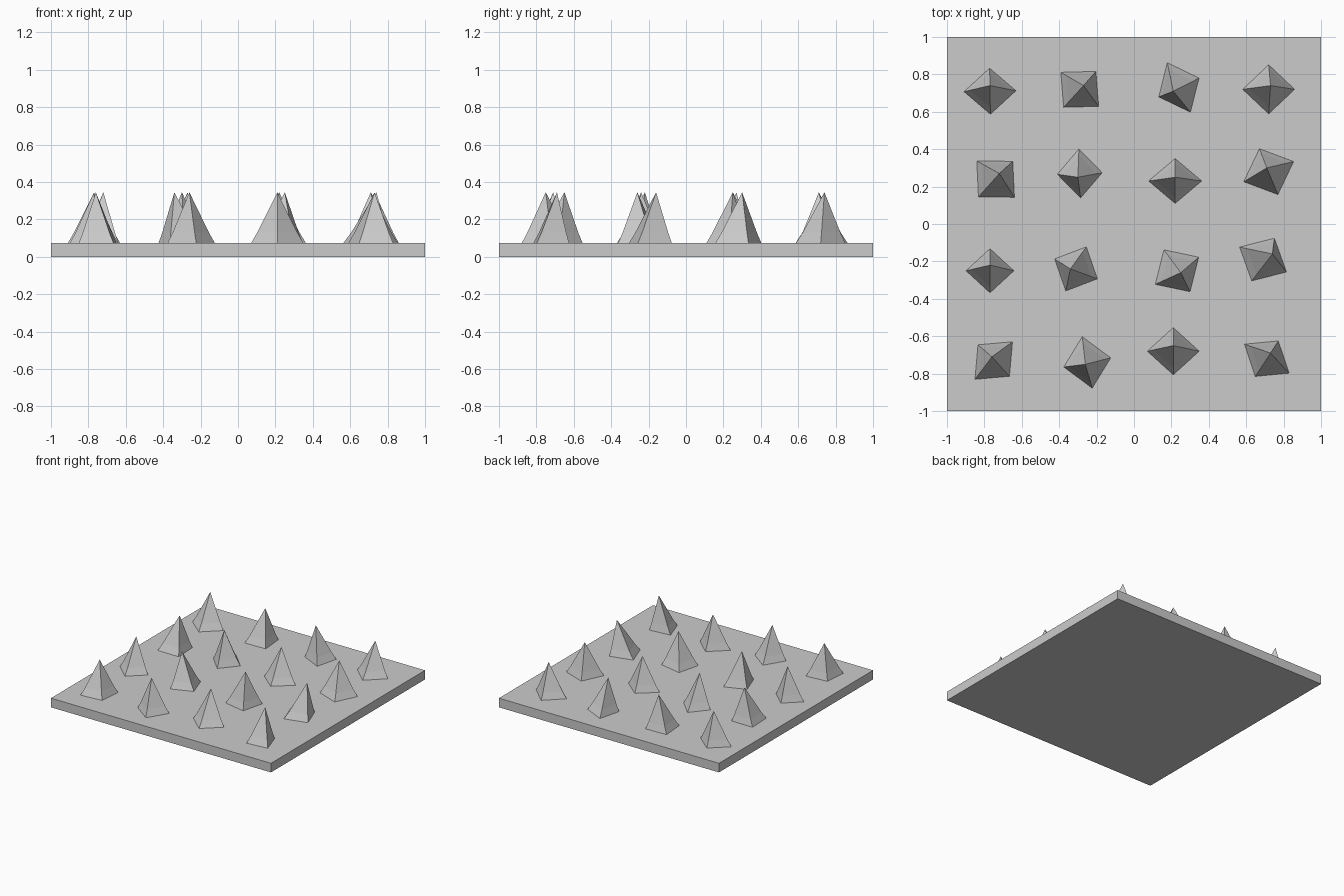
import bpy, bmesh
from math import cos, sin, radians, pi

if "Cube" in bpy.data.objects:
    bpy.data.objects.remove(bpy.data.objects["Cube"])

TOP, TIP = 0.075, 0.345

# square base plate
bpy.ops.mesh.primitive_cube_add(size=1, location=(0, 0, TOP / 2))
plate = bpy.context.object
plate.name = "base_plate"
plate.scale = (2, 2, TOP)


# four-sided spike with a leaning tip and slightly flared foot
def spike(name, cx, cy, deg, r1, r2, ax, ay):
    bm = bmesh.new()
    rings = []
    for z, k in ((TOP - 0.01, 1.0), (TOP, 1.0), (TOP + 0.055, 0.77)):
        ox, oy = ax + (cx - ax) * k, ay + (cy - ay) * k
        ring = []
        for i in range(4):
            a = radians(deg) + i * pi / 2
            r = (r1, r2)[i % 2] * k
            ring.append(bm.verts.new((ox + r * cos(a), oy + r * sin(a), z)))
        rings.append(ring)
    tip = bm.verts.new((ax, ay, TIP))
    bm.faces.new(rings[0][::-1])
    for i in range(4):
        j = (i + 1) % 4
        for lo, hi in zip(rings, rings[1:]):
            bm.faces.new((lo[i], lo[j], hi[j], hi[i]))
        bm.faces.new((rings[-1][i], rings[-1][j], tip))
    me = bpy.data.meshes.new(name)
    bm.to_mesh(me)
    bm.free()
    bpy.context.collection.objects.link(bpy.data.objects.new(name, me))


# centre x, y, turn, half diagonals, tip x, y
spikes = [
    (-.77, .71, 1, .139, .123, -.77, .74),
    (-.29, .72, -42, .136, .129, -.27, .74),
    (.24, .73, 25, .119, .146, .21, .71),
    (.72, .72, 0, .139, .131, .73, .74),
    (-.74, .24, -44, .140, .132, -.72, .27),
    (-.29, .27, 2, .120, .131, -.30, .25),
    (.22, .23, 0, .142, .120, .22, .25),
    (.72, .28, 22, .144, .132, .71, .30),
    (-.77, -.25, 0, .128, .118, -.77, -.22),
    (-.31, -.24, -25, .126, .130, -.34, -.24),
    (.23, -.25, 32, .137, .132, .25, -.26),
    (.69, -.19, -28, .142, .129, .74, -.16),
    (-.75, -.73, -45, .119, .142, -.76, -.71),
    (-.25, -.74, 11, .128, .140, -.26, -.75),
    (.21, -.68, 0, .139, .126, .21, -.65),
    (.71, -.72, -33, .142, .113, .73, -.69),
]
for n, s in enumerate(spikes):
    spike(f"spike_{n + 1}", *s)
